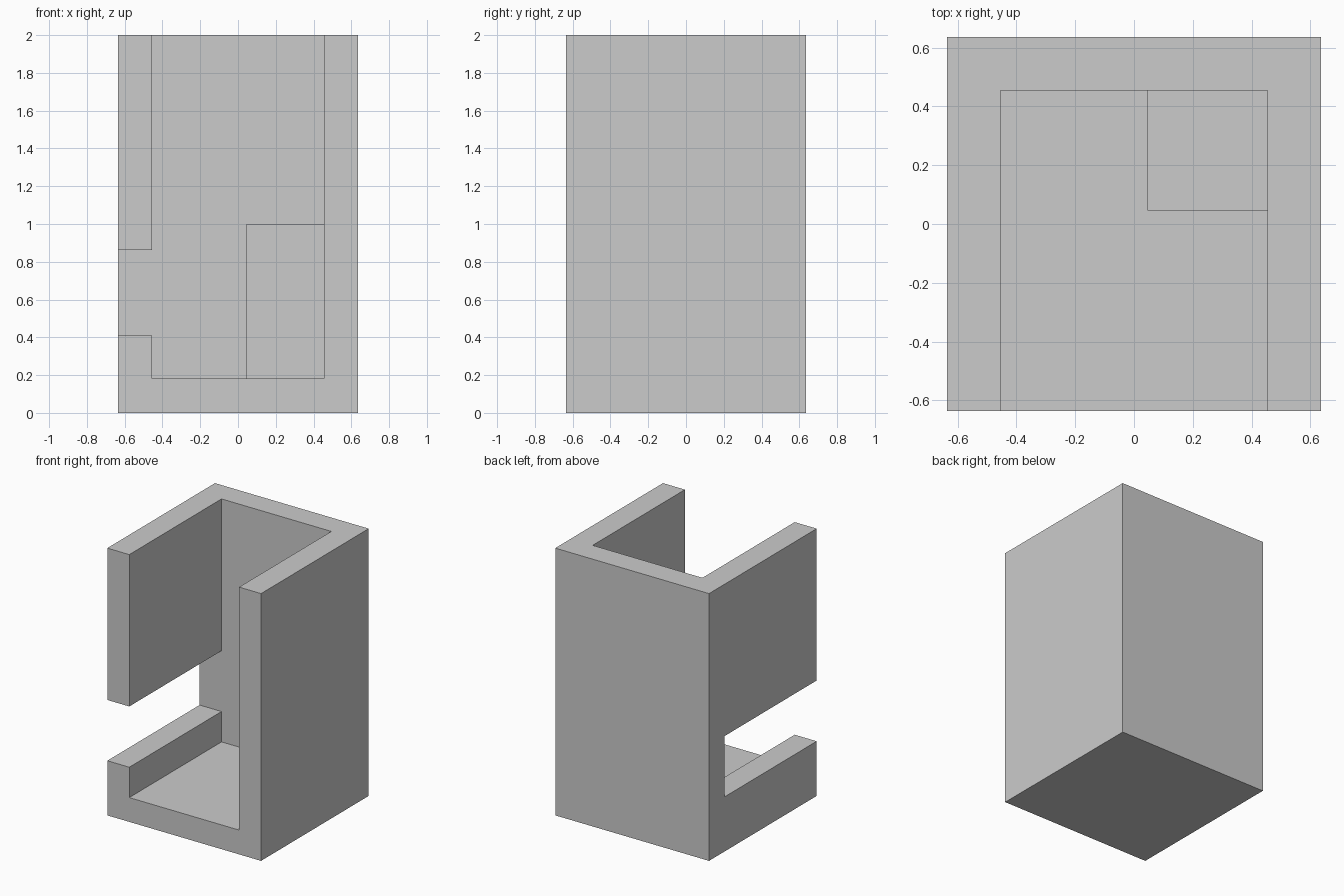
import bpy
import bmesh

cube = bpy.data.objects.get("Cube")
if cube:
    bpy.data.objects.remove(cube, do_unlink=True)

# One plain grey for the whole body
grey = bpy.data.materials.new("plain_grey")
grey.use_nodes = True
colour = (0.6, 0.6, 0.6, 1)
grey.diffuse_color = colour
grey.node_tree.nodes["Principled BSDF"].inputs["Base Color"].default_value = colour


def box(name, low, high):
    """Box spanning two opposite corners."""
    bm = bmesh.new()
    bmesh.ops.create_cube(bm, size=1)
    for v in bm.verts:
        v.co = [h if c > 0 else l for c, l, h in zip(v.co, low, high)]
    mesh = bpy.data.meshes.new(name)
    bm.to_mesh(mesh)
    bm.free()
    mesh.materials.append(grey)
    obj = bpy.data.objects.new(name, mesh)
    bpy.context.collection.objects.link(obj)
    return obj


def cut(target, cutter):
    cutter.hide_render = True
    cutter.hide_set(True)
    cutter.display_type = 'WIRE'
    mod = target.modifiers.new(cutter.name, 'BOOLEAN')
    mod.operation = 'DIFFERENCE'
    mod.solver = 'EXACT'
    mod.object = cutter
    # Bake the cut, then drop the helper
    bpy.context.view_layer.objects.active = target
    bpy.ops.object.modifier_apply(modifier=mod.name)
    bpy.data.objects.remove(cutter, do_unlink=True)


unit = 2 / 11            # wall and floor thickness
outer = 3.5 * unit       # half width of the housing
inner = outer - unit     # half width of the cavity
over = 0.1               # cutters reach past the surface

# Housing: open at the front and top, slot through its right wall
housing = box("housing", (-outer, -outer, 0), (outer, outer, 2))
cut(housing, box("cavity_cutter", (-inner, -outer - over, unit),
                 (inner, inner, 2 + over)))
cut(housing, box("slot_cutter", (-outer - over, -outer - over, 2.25 * unit),
                 (-inner + over, inner, 4.75 * unit)))

# Square column in the back left corner of the cavity
box("corner_column", (unit / 4, unit / 4, unit), (inner, inner, 1))
